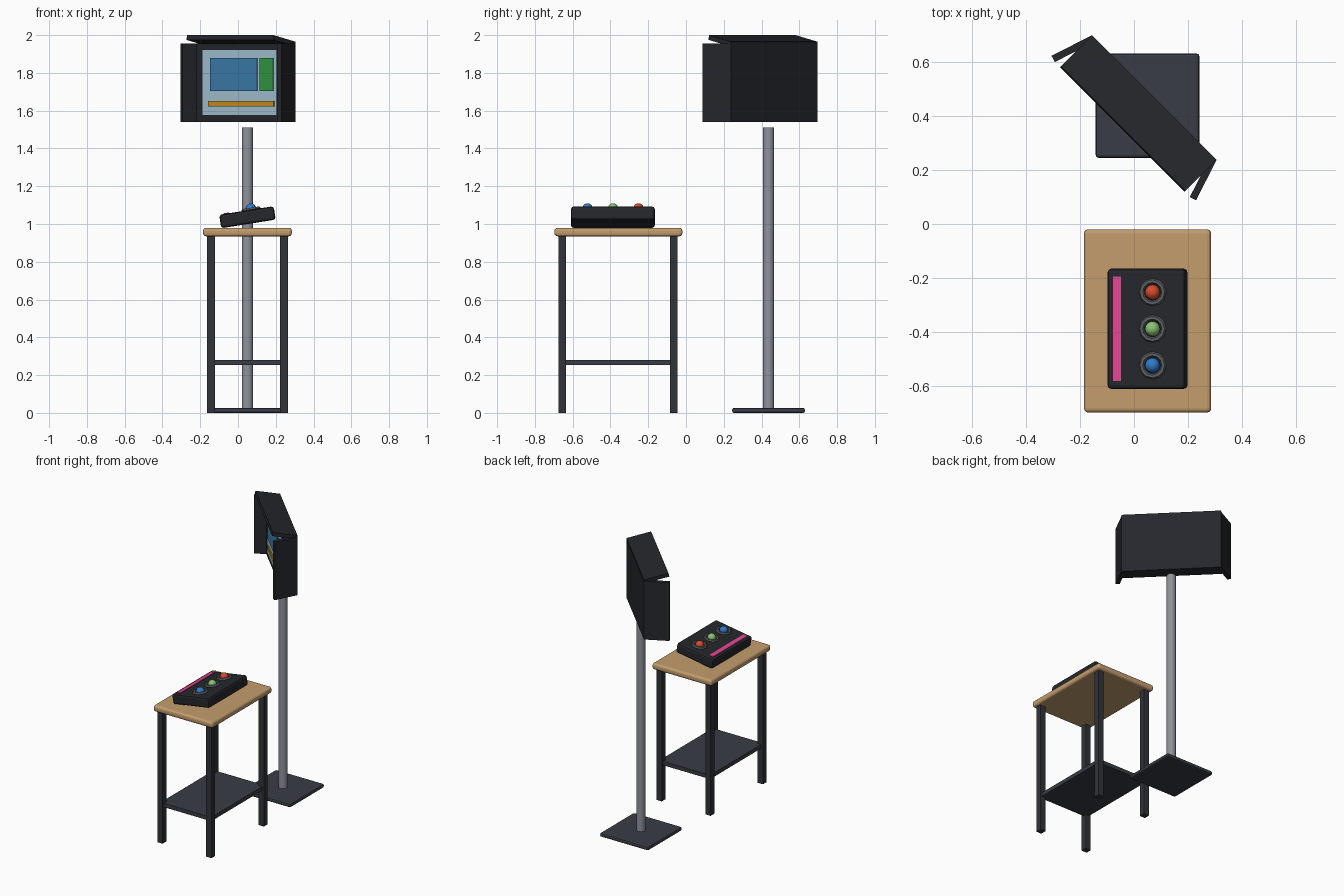
import bpy, bmesh, math
from mathutils import Matrix, Vector

if "Cube" in bpy.data.objects:
    bpy.data.objects.remove(bpy.data.objects["Cube"])


def mat(name, r, g, b):
    m = bpy.data.materials.new(name)
    m.diffuse_color = (r, g, b, 1)
    m.use_nodes = True
    m.node_tree.nodes["Principled BSDF"].inputs["Base Color"].default_value = m.diffuse_color
    return m


WOOD = mat("wood", .55, .34, .155)
LEG = mat("leg_metal", .03, .033, .041)
SHELF = mat("shelf_metal", .04, .045, .058)
POLE = mat("pole_metal", .27, .29, .33)
CASE = mat("black_case", .019, .02, .025)
RING = mat("ring_grey", .11, .12, .13)
PINK = mat("pink", .79, .06, .3)
SCREEN = mat("screen_pale", .40, .58, .72)
BLUE = mat("window_blue", .05, .22, .45)
GREEN = mat("window_green", .032, .35, .06)
AMBER = mat("amber", .6, .3, .017)
WORLD = Matrix()


def finish(name, bm, material, loc, rot, frame):
    me = bpy.data.meshes.new(name)
    bm.to_mesh(me)
    bm.free()
    me.materials.append(material)
    ob = bpy.data.objects.new(name, me)
    bpy.context.collection.objects.link(ob)
    local = Matrix.Translation(loc)
    if rot:
        local = local @ Matrix.Rotation(math.radians(rot[0]), 4, rot[1])
    ob.matrix_world = frame @ local
    return ob


def box(name, size, loc, material, bevel=0, segs=2, rot=None, frame=WORLD):
    bm = bmesh.new()
    bmesh.ops.create_cube(bm, size=1)
    bmesh.ops.scale(bm, vec=size, verts=bm.verts)
    ob = finish(name, bm, material, loc, rot, frame)
    if bevel:
        mod = ob.modifiers.new("bevel", 'BEVEL')
        mod.width, mod.segments = bevel, segs
    return ob


def smooth(ob, angle=40):
    bpy.ops.object.select_all(action='DESELECT')
    ob.select_set(True)
    bpy.context.view_layer.objects.active = ob
    bpy.ops.object.shade_smooth_by_angle(angle=math.radians(angle))


# Side table
CX, CY = .05, -.358
box("table_top", (.47, .677, .045), (CX, CY, .9575), WOOD, .016, 3)
box("lower_shelf", (.40, .60, .028), (CX, CY, .267), SHELF)
for sx, nx in ((-1, "left"), (1, "right")):
    for sy, ny in ((-1, "front"), (1, "back")):
        box(f"{ny}_{nx}_leg", (.042, .042, .937),
            (CX + sx * .193, CY - .002 + sy * .295, .4685), LEG)

# Sloping control box with a strip and three buttons
T = .072
ctrl = Matrix.Translation((.05, -.387, 1.036)) @ Matrix.Rotation(math.radians(-9), 4, 'Y')
box("control_box", (.292, .444, T), (0, 0, 0), CASE, .014, 2, frame=ctrl)
box("light_strip", (.03, .385, .008), (-.108, 0, T / 2), PINK, frame=ctrl)
buttons = (("red", .135, mat("button_red", .68, .07, .026)),
           ("green", 0, mat("button_green", .26, .54, .17)),
           ("blue", -.135, mat("button_blue", .03, .19, .58)))
for name, y, m in buttons:
    bm = bmesh.new()
    bmesh.ops.create_uvsphere(bm, u_segments=16, v_segments=10, radius=.028)
    smooth(finish(name + "_button", bm, m, (.025, y, T / 2 + .006), None, ctrl))
    # ring: small circle profile spun around the button
    bm = bmesh.new()
    n = 6
    prof = [bm.verts.new((.041 + .010 * math.cos(2 * math.pi * i / n), 0,
                          .010 * math.sin(2 * math.pi * i / n))) for i in range(n)]
    edges = [bm.edges.new((prof[i], prof[(i + 1) % n])) for i in range(n)]
    bmesh.ops.spin(bm, geom=prof + edges, cent=(0, 0, 0), axis=(0, 0, 1),
                   angle=2 * math.pi, steps=12, use_duplicate=False)
    bmesh.ops.remove_doubles(bm, verts=bm.verts, dist=1e-4)
    bmesh.ops.recalc_face_normals(bm, faces=bm.faces)
    finish(name + "_button_ring", bm, RING, (.025, y, T / 2 + .002), None, ctrl)

# Floor stand
PX, PY = .05, .437
box("stand_base", (.383, .385, .027), (PX, PY, .0135), SHELF, .01, 2)
bm = bmesh.new()
bmesh.ops.create_cone(bm, cap_ends=True, segments=16, radius1=.03, radius2=.03, depth=1.49)
smooth(finish("stand_pole", bm, POLE, (PX, PY, .767), None, WORLD))

# Hooded monitor, turned 45 degrees
mon = Matrix.Translation((.047, .439, 0)) @ Matrix.Rotation(math.radians(-45), 4, 'Z')
box("monitor_body", (.65, .09, .415), (0, -.006, 1.7475), CASE, frame=mon)
box("hood_top", (.65, .1655, .025), (0, -.0445, 1.97), CASE, rot=(-12, 'X'), frame=mon)
for s, n in ((-1, "left"), (1, "right")):
    box(f"hood_{n}", (.026, .168, .415), (s * .339, -.044, 1.7475), CASE,
        rot=(s * 18, 'Z'), frame=mon)
box("screen", (.554, .008, .344), (0, -.051, 1.748), SCREEN, frame=mon)
for name, x0, x1, z0, z1, m in (("main_window", -.215, .136, 1.703, 1.878, BLUE),
                                ("side_window", .158, .256, 1.703, 1.878, GREEN),
                                ("bottom_bar", -.23, .26, 1.623, 1.652, AMBER)):
    box(name, (x1 - x0, .012, z1 - z0), ((x0 + x1) / 2, -.056, (z0 + z1) / 2), m, frame=mon)
